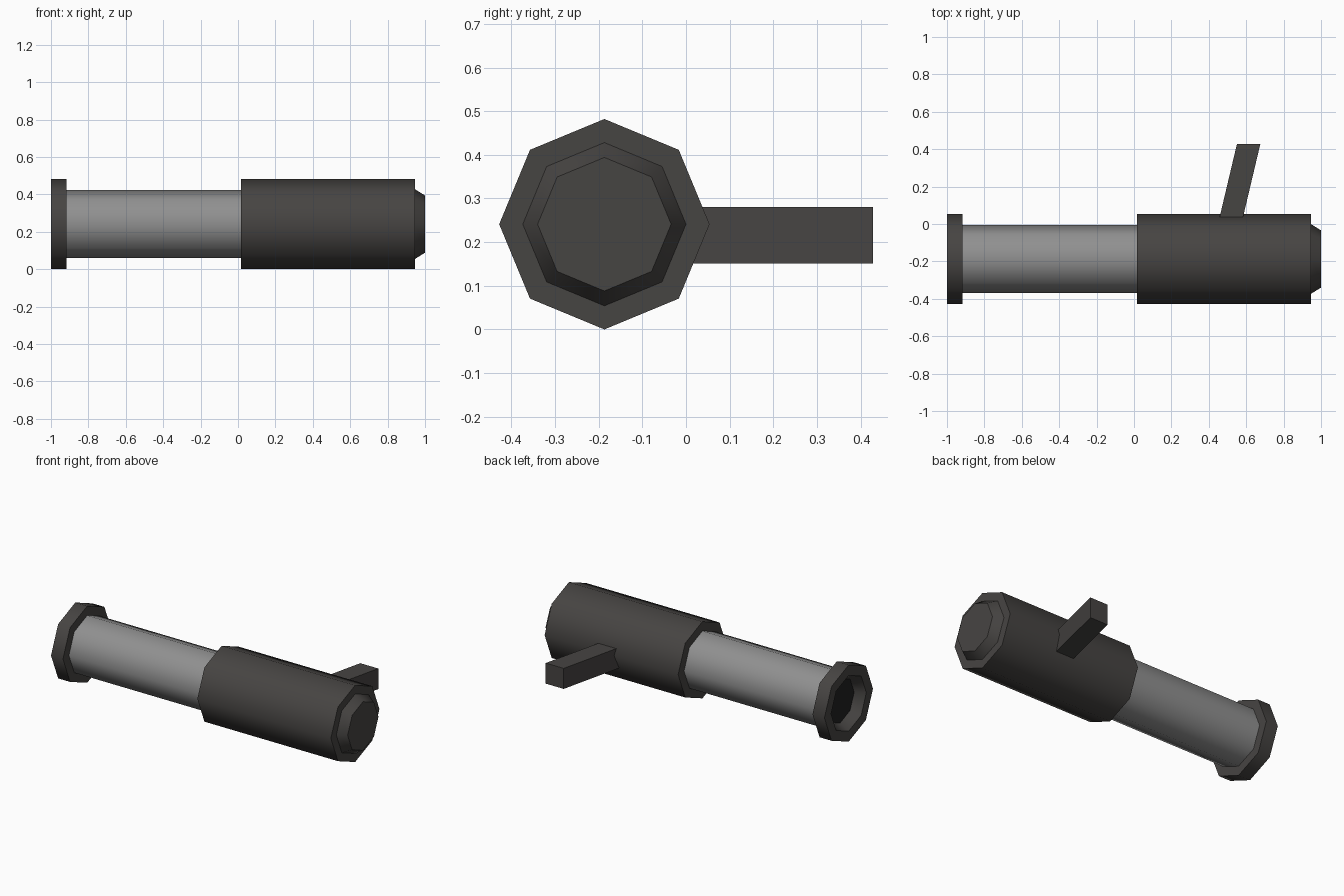
import bpy, bmesh, math

if "Cube" in bpy.data.objects:
    bpy.data.objects.remove(bpy.data.objects["Cube"])

CY, CZ, R = -0.187, 0.241, 0.241   # barrel axis and outer radius
SIDES = 8


def material(name, rgb):
    m = bpy.data.materials.new(name)
    m.diffuse_color = (*rgb, 1)
    m.use_nodes = True
    m.node_tree.nodes["Principled BSDF"].inputs["Base Color"].default_value = m.diffuse_color
    return m


dark = material("dark_metal", (0.062, 0.058, 0.055))
steel = material("grey_steel", (0.28, 0.28, 0.28))
black = material("black_bore", (0.015, 0.015, 0.015))


def finish(bm, name, mat, smooth=True):
    bmesh.ops.recalc_face_normals(bm, faces=bm.faces)
    me = bpy.data.meshes.new(name)
    bm.to_mesh(me)
    bm.free()
    ob = bpy.data.objects.new(name, me)
    bpy.context.collection.objects.link(ob)
    me.materials.append(mat)
    if smooth:
        bpy.ops.object.select_all(action='DESELECT')
        ob.select_set(True)
        bpy.context.view_layer.objects.active = ob
        bpy.ops.object.shade_smooth_by_angle(angle=math.radians(50))
    return ob


def lathe(name, profile, mat, cap_start=True, cap_end=True):
    """Octagonal rings along x from (x, radius) pairs."""
    bm = bmesh.new()
    rings = []
    for x, r in profile:
        rings.append([bm.verts.new((x, CY + r * math.cos(a), CZ + r * math.sin(a)))
                      for a in (2 * math.pi * i / SIDES for i in range(SIDES))])
    for a, b in zip(rings, rings[1:]):
        for i in range(SIDES):
            j = (i + 1) % SIDES
            bm.faces.new((a[i], a[j], b[j], b[i]))
    if cap_start:
        bm.faces.new(rings[0])
    if cap_end:
        bm.faces.new(rings[-1])
    return finish(bm, name, mat)


# Sleeve with tapered end cap
lathe("sleeve", [(0.017, R), (0.945, R), (0.945, 0.187), (1.0, 0.153)], dark)

# Steel tube between flange and sleeve
lathe("tube", [(-0.925, 0.182), (0.03, 0.182)], steel)

# Flange with a recessed mouth
flange = lathe("flange", [(-0.94, 0.14), (-1.0, 0.175), (-1.0, R), (-0.917, R)], dark,
               cap_start=False)

# Dark floor of the mouth
lathe("bore_floor", [(-0.94, 0.14), (-0.92, 0.14)], black)

# Slanted handle: a sheared box
bm = bmesh.new()
bmesh.ops.create_cube(bm, size=1)
for v in bm.verts:
    y = 0.428 if v.co.y > 0 else -0.03
    v.co = (0.613 + 0.125 * v.co.x - 0.237 * (0.428 - y), y, 0.216 + 0.129 * v.co.z)
finish(bm, "handle", dark, smooth=False)
